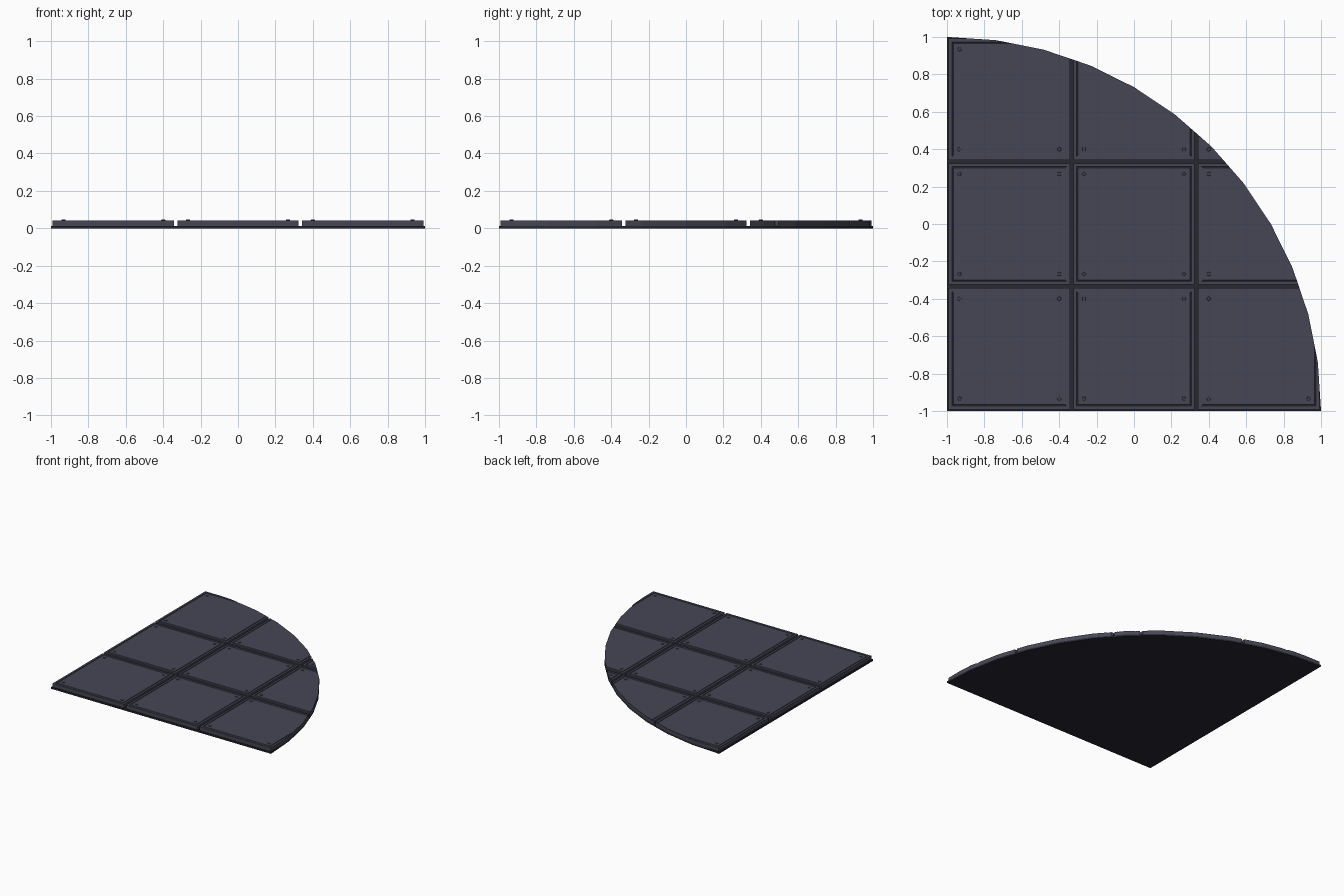
import bpy, bmesh
from math import sin, cos, radians
from mathutils import Matrix, Vector

if "Cube" in bpy.data.objects:
    bpy.data.objects.remove(bpy.data.objects["Cube"])

R, SEGS = 2.0, 12          # quarter disc centred on the (-1, -1) corner
STEP = 90 / SEGS


def material(name, rgb):
    m = bpy.data.materials.new(name)
    m.diffuse_color = (*rgb, 1)
    m.use_nodes = True
    m.node_tree.nodes["Principled BSDF"].inputs["Base Color"].default_value = m.diffuse_color
    return m


panel_mat = material("panel_grey", (0.062, 0.062, 0.092))
base_mat = material("dark_base", (0.022, 0.022, 0.032))
bolt_mat = material("bolt_grey", (0.05, 0.05, 0.075))


def clip_to_arc(bm):
    """Trim a solid with the faceted quarter-circle edge and cap the cut."""
    for i in range(SEGS):
        a = radians((i + 0.5) * STEP)
        n = Vector((cos(a), sin(a), 0))
        p = Vector((-1, -1, 0)) + n * R * cos(radians(STEP / 2))
        bmesh.ops.bisect_plane(bm, geom=bm.verts[:] + bm.edges[:] + bm.faces[:],
                               plane_co=p, plane_no=n, clear_outer=True)
        rim = [e for e in bm.edges if e.is_boundary]
        if rim:
            bmesh.ops.holes_fill(bm, edges=rim, sides=0)
    bmesh.ops.recalc_face_normals(bm, faces=bm.faces[:])


def finish(bm, name, mat):
    if bm.faces:
        me = bpy.data.meshes.new(name)
        bm.to_mesh(me)
        me.materials.append(mat)
        bpy.context.collection.objects.link(bpy.data.objects.new(name, me))
    bm.free()


def box(x, y, z0, z1, half):
    bm = bmesh.new()
    bmesh.ops.create_cube(bm, size=1, matrix=Matrix.Translation((x, y, (z0 + z1) / 2))
                          @ Matrix.Diagonal((2 * half, 2 * half, z1 - z0, 1)))
    return bm


# Base slab
bm = box(0, 0, 0, 0.013, 1)
clip_to_arc(bm)
finish(bm, "base_slab", base_mat)

# Floor panels with an engraved border and corner bolts
for r in range(3):
    for c in range(3):
        x, y = (c - 1) * 2 / 3, (r - 1) * 2 / 3
        bm = box(x, y, 0.013, 0.043, 0.324)
        top = max(bm.faces, key=lambda f: f.calc_center_median().z)
        bmesh.ops.inset_region(bm, faces=[top], thickness=0.024)
        bmesh.ops.inset_region(bm, faces=[top], thickness=0.003, depth=-0.005)
        bmesh.ops.inset_region(bm, faces=[top], thickness=0.005)
        bmesh.ops.inset_region(bm, faces=[top], thickness=0.003, depth=0.005)
        clip_to_arc(bm)
        finish(bm, f"panel_{r}_{c}", panel_mat)
        for sx in (-1, 1):
            for sy in (-1, 1):
                bm = bmesh.new()
                bmesh.ops.create_cone(
                    bm, cap_ends=True, segments=8, radius1=0.012, radius2=0.01, depth=0.008,
                    matrix=Matrix.Translation((x + sx * 0.267, y + sy * 0.267, 0.043)))
                clip_to_arc(bm)
                finish(bm, f"bolt_{r}_{c}", bolt_mat)
